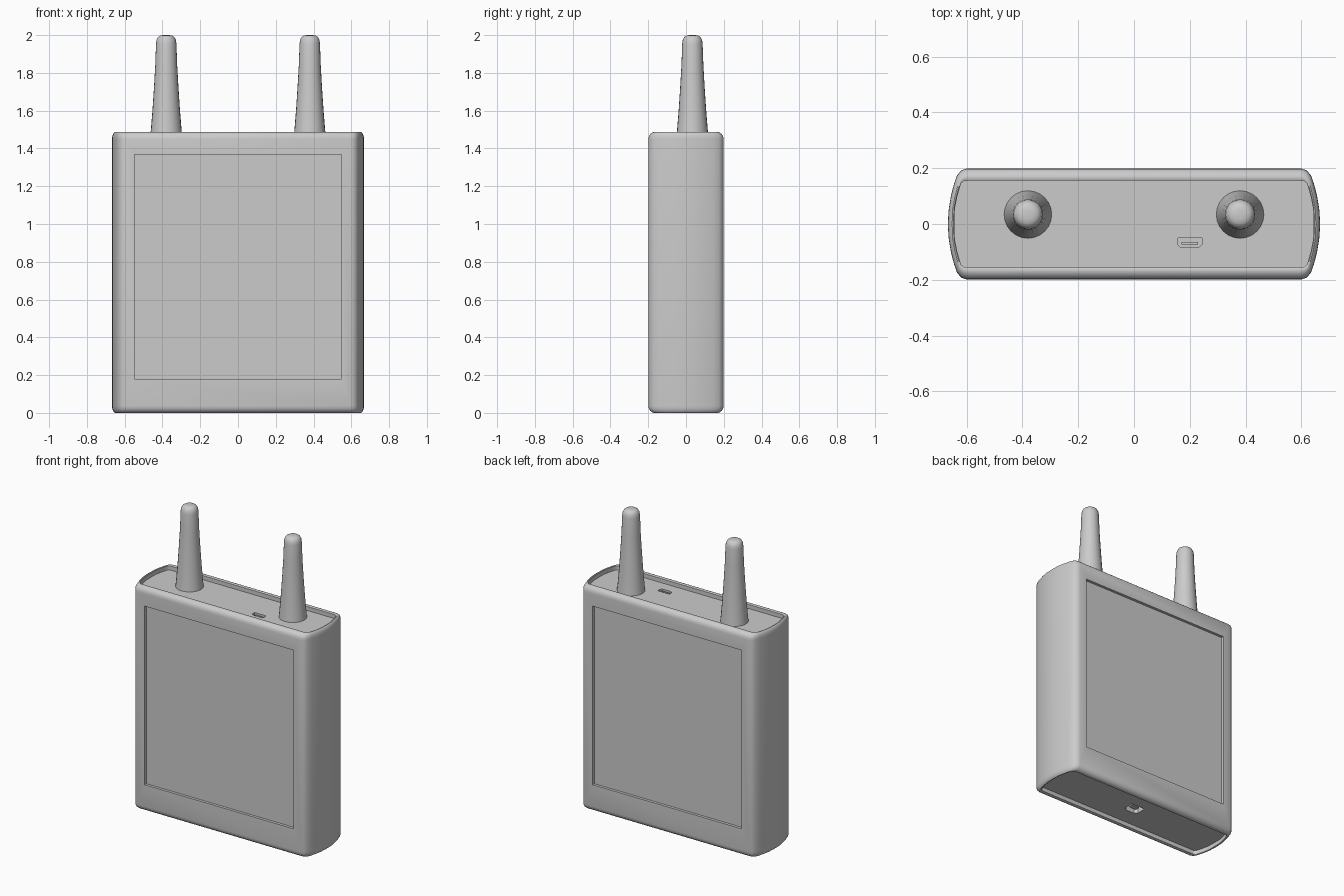
import bpy, bmesh, math

if "Cube" in bpy.data.objects:
    bpy.data.objects.remove(bpy.data.objects["Cube"])

H = 1.487       # body height
RECESS = 0.03   # depth of the end panels


def finish(bm, name, smooth=True):
    bmesh.ops.recalc_face_normals(bm, faces=bm.faces)
    me = bpy.data.meshes.new(name)
    bm.to_mesh(me)
    bm.free()
    ob = bpy.data.objects.new(name, me)
    bpy.context.collection.objects.link(ob)
    if smooth:
        shade(ob)
    return ob


def activate(ob):
    bpy.ops.object.select_all(action='DESELECT')
    ob.select_set(True)
    bpy.context.view_layer.objects.active = ob


def shade(ob):
    activate(ob)
    bpy.ops.object.shade_smooth_by_angle(angle=math.radians(35))


def loft(rings, name, smooth=True):
    bm = bmesh.new()
    loops = [[bm.verts.new(p) for p in r] for r in rings]
    n = len(loops[0])
    for a, b in zip(loops, loops[1:]):
        for i in range(n):
            j = (i + 1) % n
            bm.faces.new((a[i], a[j], b[j], b[i]))
    bm.faces.new(loops[0])
    bm.faces.new(loops[-1])
    return finish(bm, name, smooth)


def prism(outline, z0, z1, name):
    return loft([[(x, y, z) for x, y in outline] for z in (z0, z1)], name, False)


def rect(x0, x1, y0, y1, c=0.0):
    # rectangle with its two front corners chamfered by c
    pts = [(x0, y1), (x0, y0 + c), (x0 + c, y0), (x1 - c, y0), (x1, y0 + c), (x1, y1)]
    return pts if c else [(x0, y1), (x0, y0), (x1, y0), (x1, y1)]


def cut(ob, cutter):
    activate(ob)
    m = ob.modifiers.new("cut", 'BOOLEAN')
    m.object = cutter
    m.operation = 'DIFFERENCE'
    m.solver = 'EXACT'
    bpy.ops.object.modifier_apply(modifier=m.name)
    bpy.data.objects.remove(cutter)


# Plan outline of the shell: outer wall and inner lip (one quarter, mirrored)
outer = [(.667, 0), (.664, .05), (.656, .10), (.645, .143), (.634, .174), (.619, .192), (.598, .199)]
inner = [(.643, 0), (.642, .055), (.634, .095), (.625, .128), (.619, .146), (.609, .154), (.598, .155)]


def full(q):
    top = q + [(-x, y) for x, y in reversed(q)]
    return top + [(x, -y) for x, y in reversed(top[1:-1])]


def ring(z, t):
    return [(a[0] + (b[0] - a[0]) * t, a[1] + (b[1] - a[1]) * t, z)
            for a, b in zip(full(outer), full(inner))]


# Shell: recessed end panel, lip, rounded rim, wall
end = [(RECESS, 1), (.003, 1), (0, .85), (0, .65), (.004, .42), (.012, .2), (.023, .05), (.038, 0)]
profile = end + [(H - z, t) for z, t in reversed(end)]
body = loft([ring(z, t) for z, t in profile], "body", False)

# Shallow screen recesses on front and back
for s in (-1, 1):
    y0, y1 = sorted((s * 0.181, s * 0.3))
    cut(body, prism(rect(-.548, .548, y0, y1), 0.18, 1.367, "screen_cutter"))

# Connector pockets in the top and bottom panels
top_z = H - RECESS
cut(body, prism(rect(.157, .243, -.085, -.05, .012), top_z - .05, top_z + .02, "top_port_cutter"))
cut(body, prism(rect(-.05, .05, -.04, .04, .018), RECESS - .02, RECESS + .05, "bottom_port_cutter"))
shade(body)

# Connector tongues
prism(rect(.17, .23, -.073, -.064), top_z - .055, top_z - .006, "top_port_tongue")
prism(rect(-.028, .028, -.016, .016), RECESS + .012, RECESS + .055, "bottom_port_tongue")

# Tapered antennas with rounded tips
taper = [(1.45, .086), (1.49, .082), (1.6, .073), (1.72, .065), (1.84, .058), (1.955, .054),
         (1.975, .051), (1.99, .043), (1.997, .032), (2.0, .016)]
for side, name in ((-1, "left_antenna"), (1, "right_antenna")):
    loft([[(side * .38 + r * math.cos(k * math.tau / 24), .034 + r * math.sin(k * math.tau / 24), z)
           for k in range(24)] for z, r in taper], name)
